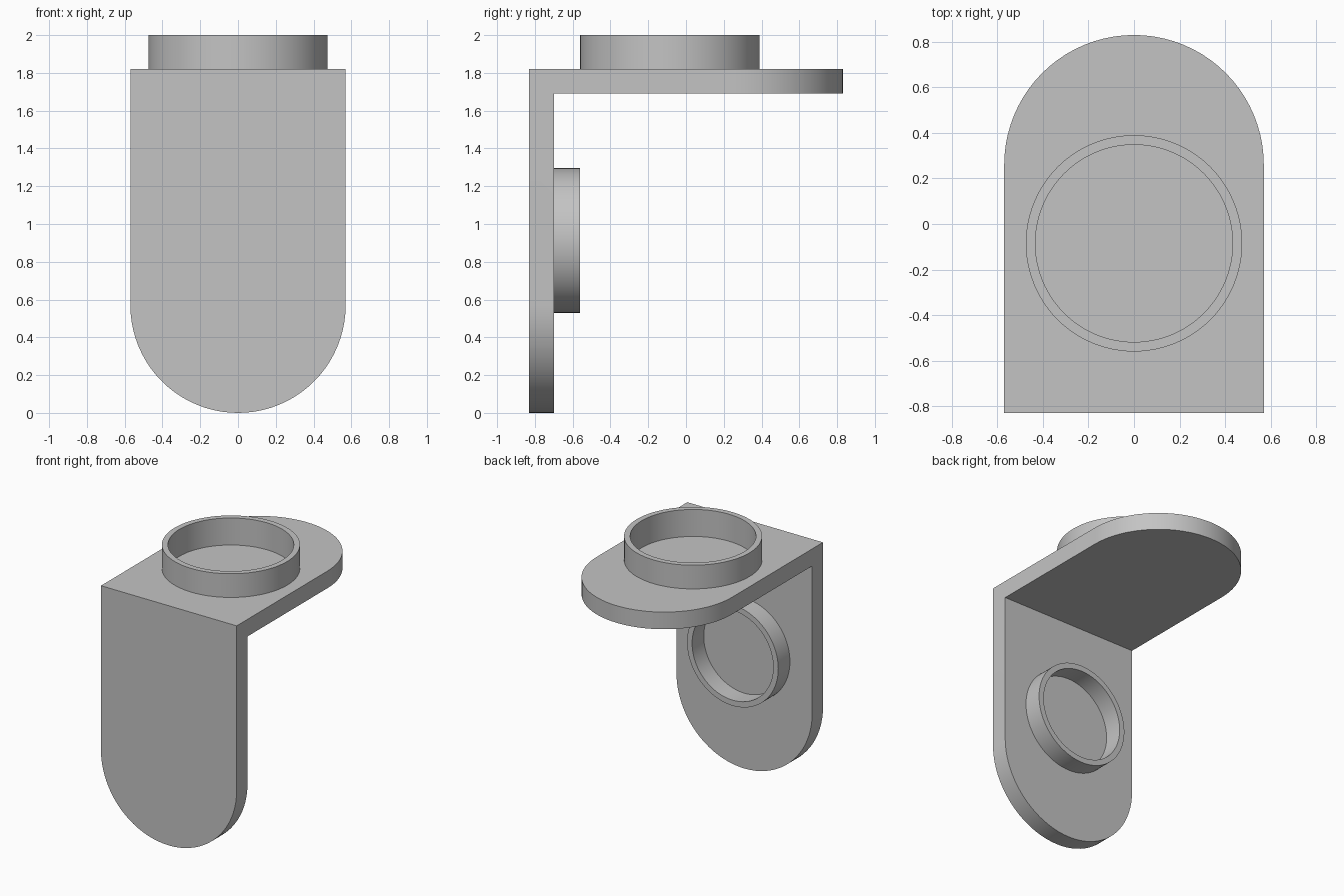
import bpy
import bmesh
from math import sin, cos, pi, radians
from mathutils import Matrix, Vector

if "Cube" in bpy.data.objects:
    bpy.data.objects.remove(bpy.data.objects["Cube"], do_unlink=True)

HALF_W = 0.57      # half width of both plates
THICK = 0.13       # plate thickness
FRONT = -0.83      # outer face of the upright plate
TOP = 1.82         # outer face of the shelf plate

grey = bpy.data.materials.new("plain_grey")
grey.use_nodes = True
colour = (0.55, 0.55, 0.55, 1)
grey.diffuse_color = colour
grey.node_tree.nodes["Principled BSDF"].inputs["Base Color"].default_value = colour


def finish(bm, name):
    """Turn a bmesh into a shaded, coloured object."""
    bmesh.ops.recalc_face_normals(bm, faces=bm.faces)
    mesh = bpy.data.meshes.new(name)
    bm.to_mesh(mesh)
    bm.free()
    mesh.materials.append(grey)
    obj = bpy.data.objects.new(name, mesh)
    bpy.context.collection.objects.link(obj)
    return obj


def smooth(obj):
    bpy.ops.object.select_all(action='DESELECT')
    obj.select_set(True)
    bpy.context.view_layer.objects.active = obj
    bpy.ops.object.shade_smooth_by_angle(angle=radians(30))


def add_plate(bm, length, place, steps=40):
    """Round-ended plate; place(x, distance from corner, depth) gives the
    position. The straight end is mitred at the bracket corner."""
    outline = [(-HALF_W, 0), (HALF_W, 0)]
    for i in range(steps + 1):
        a = pi * i / steps
        outline.append((HALF_W * cos(a), length - HALF_W + HALF_W * sin(a)))
    outer = [bm.verts.new(place(x, d, 0)) for x, d in outline]
    inner = [bm.verts.new(place(x, max(d, THICK), THICK)) for x, d in outline]
    bm.faces.new(outer)
    bm.faces.new(inner[::-1])
    n = len(outline)
    for i in range(1, n):      # the mitre side stays open for the join
        j = (i + 1) % n
        bm.faces.new((outer[i], outer[j], inner[j], inner[i]))


def ring(name, centre, outer_r, wall, height, turn, steps=96):
    """Open collar with its base at centre, rising along local z."""
    bm = bmesh.new()
    inner_r = outer_r - wall
    profile = [(inner_r, 0), (outer_r, 0), (outer_r, height), (inner_r, height)]
    loops = []
    for i in range(steps):
        a = 2 * pi * i / steps
        loops.append([bm.verts.new((r * cos(a), r * sin(a), z)) for r, z in profile])
    for i in range(steps):
        p, q = loops[i], loops[(i + 1) % steps]
        for k in range(4):
            m = (k + 1) % 4
            bm.faces.new((p[k], q[k], q[m], p[m]))
    bm.transform(Matrix.Translation(centre) @ turn)
    obj = finish(bm, name)
    smooth(obj)
    return obj


# Angle bracket: upright plate and shelf joined at the mitre
bm = bmesh.new()
add_plate(bm, TOP, lambda x, d, t: (x, FRONT + t, TOP - d))
add_plate(bm, -2 * FRONT, lambda x, d, t: (x, FRONT + d, TOP - t))
bmesh.ops.remove_doubles(bm, verts=bm.verts, dist=0.0001)
bmesh.ops.dissolve_limit(bm, angle_limit=radians(1), verts=bm.verts, edges=bm.edges)
bracket = finish(bm, "angle_bracket")

# Shallow recess inside the shelf collar
collar_centre = Vector((0, -0.085, TOP))
bm = bmesh.new()
bmesh.ops.create_cone(bm, cap_ends=True, segments=96, radius1=0.433, radius2=0.433,
                      depth=0.05, matrix=Matrix.Translation(collar_centre))
cutter = finish(bm, "recess_cutter")
cutter.hide_render = True
cutter.hide_viewport = True
cut = bracket.modifiers.new("recess", 'BOOLEAN')
cut.operation = 'DIFFERENCE'
cut.solver = 'EXACT'
cut.object = cutter
bpy.context.view_layer.objects.active = bracket
bracket.select_set(True)
bpy.ops.object.modifier_apply(modifier=cut.name)
bpy.data.objects.remove(cutter, do_unlink=True)
smooth(bracket)

# Collars on top of the shelf and on the back of the upright plate
ring("shelf_collar", collar_centre, 0.475, 0.042, 0.18, Matrix.Identity(4))
ring("back_collar", Vector((0, FRONT + THICK, 0.913)), 0.383, 0.042, 0.14,
     Matrix.Rotation(radians(-90), 4, 'X'))
